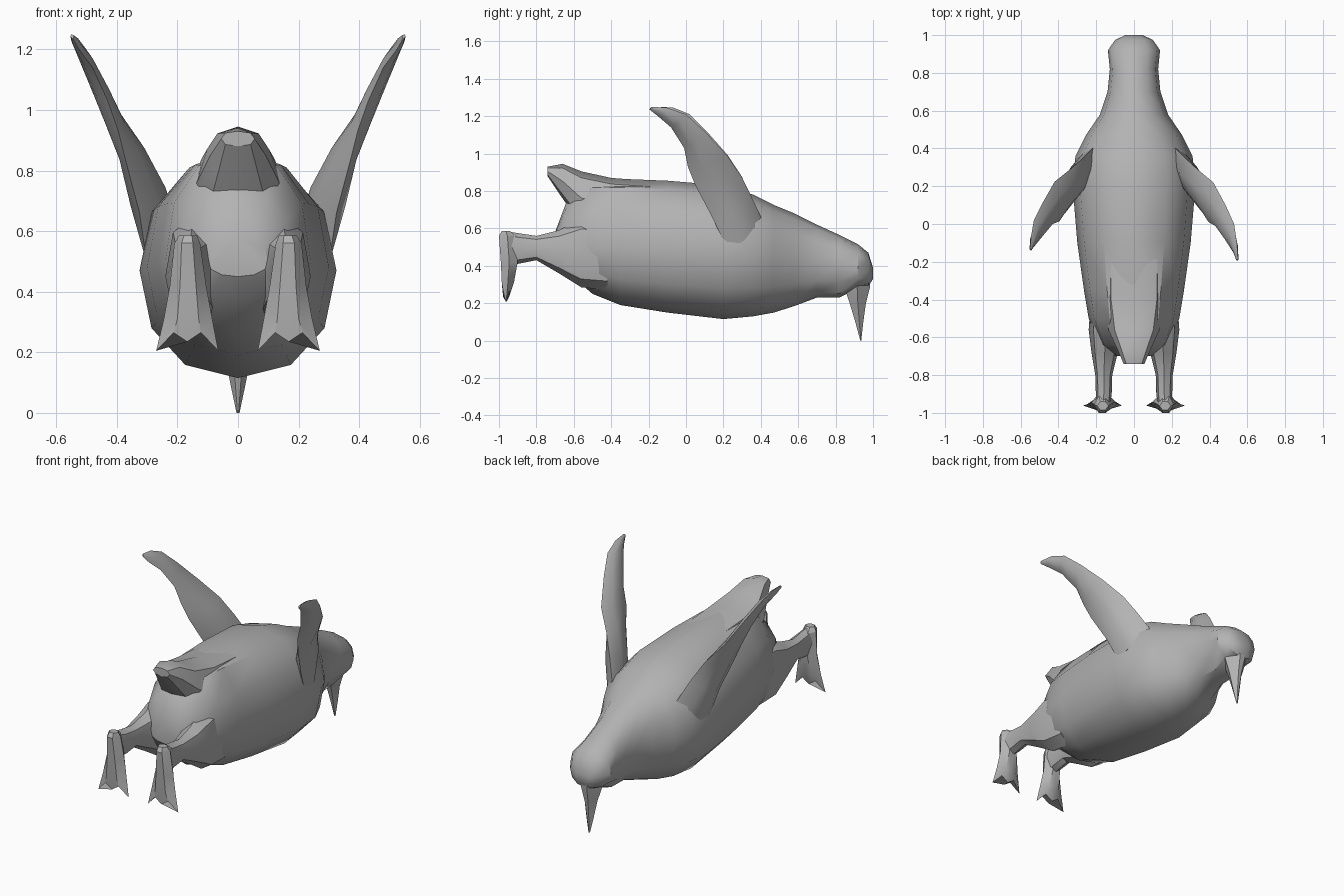
import bpy, bmesh, math
from mathutils import Vector

cube = bpy.data.objects.get("Cube")
if cube:
    bpy.data.objects.remove(cube, do_unlink=True)

# One plain grey for everything
grey = bpy.data.materials.new("plain_grey")
grey.use_nodes = True
grey.diffuse_color = (0.45, 0.45, 0.45, 1)
grey.node_tree.nodes["Principled BSDF"].inputs["Base Color"].default_value = (0.45, 0.45, 0.45, 1)


def loft(name, rings, side=1, angle=35):
    """Skin a list of equal rings, cap both ends; side=-1 mirrors across x."""
    bm = bmesh.new()
    loops = [[bm.verts.new((p[0] * side, p[1], p[2])) for p in r] for r in rings]
    n = len(loops[0])
    for a, b in zip(loops, loops[1:]):
        for i in range(n):
            j = (i + 1) % n
            bm.faces.new((a[i], a[j], b[j], b[i]))
    bm.faces.new(loops[0])
    bm.faces.new(loops[-1])
    bmesh.ops.recalc_face_normals(bm, faces=bm.faces)
    mesh = bpy.data.meshes.new(name)
    bm.to_mesh(mesh)
    bm.free()
    mesh.materials.append(grey)
    ob = bpy.data.objects.new(name, mesh)
    bpy.context.collection.objects.link(ob)
    bpy.ops.object.select_all(action='DESELECT')
    ob.select_set(True)
    bpy.context.view_layer.objects.active = ob
    bpy.ops.object.shade_smooth_by_angle(angle=math.radians(angle))
    return ob


def oval(y, w, zb, zt, zw=None, x=0, n=12, power=0.9):
    """Upright ring at y: half width w, from zb to zt, widest at zw."""
    zw = (zb + zt) / 2 if zw is None else zw
    pts = []
    for i in range(n):
        a = 2 * math.pi * i / n
        c, s = math.cos(a), math.sin(a)
        h = zt - zw if s > 0 else zw - zb
        pts.append((x + w * math.copysign(abs(c) ** power, c), y,
                    zw + h * math.copysign(abs(s) ** power, s)))
    return pts


# Body, neck and head in one skin, rump to forehead
body = [
    (-0.70, 0.10, 0.45, 0.58, 0.50), (-0.64, 0.18, 0.37, 0.74, 0.50),
    (-0.50, 0.24, 0.25, 0.86, 0.50), (-0.35, 0.265, 0.19, 0.865, 0.49),
    (-0.10, 0.30, 0.15, 0.855, 0.48), (0.20, 0.325, 0.115, 0.83, 0.47),
    (0.36, 0.31, 0.13, 0.78, 0.46), (0.47, 0.255, 0.15, 0.725, 0.45),
    (0.58, 0.18, 0.185, 0.68, 0.44), (0.70, 0.14, 0.23, 0.62, 0.43),
    (0.82, 0.128, 0.23, 0.565, 0.41), (0.92, 0.138, 0.28, 0.515, 0.39),
    (0.975, 0.10, 0.29, 0.47, 0.38), (1.0, 0.045, 0.33, 0.39, 0.36)]
loft("body", [oval(*s) for s in body])

# Beak, pointing down from the face: (z, back y, front y, half width)
beak = [(0.38, 0.85, 0.985, 0.085), (0.29, 0.845, 0.985, 0.075), (0.20, 0.875, 0.962, 0.045),
        (0.10, 0.905, 0.948, 0.026), (0.0, 0.932, 0.937, 0.005)]
loft("beak", [[(-w, (a + b) / 2, z), (-w * 0.35, a, z), (w * 0.35, a, z),
               (w, (a + b) / 2, z), (w * 0.25, b, z), (-w * 0.25, b, z)]
              for z, a, b, w in beak])

# Tail wedge, raised above the rump
tail = [(-0.15, 0.16, 0.60, 0.85), (-0.40, 0.16, 0.60, 0.87), (-0.56, 0.135, 0.62, 0.905),
        (-0.66, 0.09, 0.76, 0.945), (-0.74, 0.055, 0.88, 0.93)]
loft("tail", [oval(*s, n=8, power=0.8) for s in tail])

# Flipper sections: leading edge, trailing edge, half thickness
flipper = [
    ((0.20, 0.42, 0.62), (0.30, 0.22, 0.49), 0.04),
    ((0.27, 0.35, 0.77), (0.325, 0.14, 0.66), 0.05),
    ((0.33, 0.295, 0.88), (0.37, 0.05, 0.83), 0.035),
    ((0.42, 0.22, 0.99), (0.395, 0.01, 0.93), 0.03),
    ((0.485, 0.10, 1.12), (0.43, -0.01, 1.03), 0.024),
    ((0.53, 0.0, 1.21), (0.48, -0.08, 1.14), 0.018),
    ((0.545, -0.10, 1.245), (0.525, -0.15, 1.20), 0.012),
    ((0.55, -0.185, 1.25), (0.545, -0.195, 1.235), 0.005)]
axis = Vector((0.3, -0.5, 0.65))


def flipper_ring(lead, trail, t, shift):
    a, b = Vector(lead), Vector(trail)
    a.y += shift
    b.y += shift
    n = axis.cross(a - b).normalized() * t
    p, q = a.lerp(b, 0.3), a.lerp(b, 0.7)
    return [a, p + n, q + n, b, q - n, p - n]


# Leg sections: y, half width, bottom, top, widest z, centre x
leg = [(-0.42, 0.09, 0.27, 0.64, 0.45, 0.14), (-0.56, 0.095, 0.285, 0.65, 0.45, 0.145),
       (-0.68, 0.07, 0.36, 0.59, 0.47, 0.155), (-0.80, 0.045, 0.43, 0.56, 0.49, 0.16),
       (-0.90, 0.042, 0.41, 0.575, 0.49, 0.16), (-0.96, 0.038, 0.44, 0.585, 0.52, 0.165)]

# Webbed foot sections: z, inner x, outer x, front y, back y
foot = [(0.585, 0.135, 0.195, -0.985, -0.94), (0.56, 0.125, 0.21, -1.0, -0.91),
        (0.42, 0.105, 0.225, -0.99, -0.90), (0.31, 0.085, 0.245, -0.985, -0.92),
        (0.235, 0.065, 0.27, -0.978, -0.945)]


def foot_ring(z, x0, x1, yf, yb, toes):
    """Six-point ring; the last one drops its corners into toes."""
    ym, xm, d = (yf + yb) / 2, (x0 + x1) / 2, (x1 - x0) * 0.22
    lift = 0.03 if toes else 0
    return [(x0, ym, z - lift), (xm - d, yf, z + lift), (xm, yf, z), (xm + d, yf, z + lift),
            (x1, ym, z - lift), (xm + d, yb, z + lift), (xm, yb, z), (xm - d, yb, z + lift)]


for label, side in (("left", 1), ("right", -1)):
    bend = 0.0 if side == 1 else 0.055
    last = len(flipper) - 1
    loft(label + "_flipper", [flipper_ring(*s, bend * (i / last) ** 3)
                              for i, s in enumerate(flipper)], side)
    loft(label + "_leg", [oval(*s, n=8) for s in leg], side)
    loft(label + "_foot", [foot_ring(*s, i == len(foot) - 1)
                           for i, s in enumerate(foot)], side, 25)
